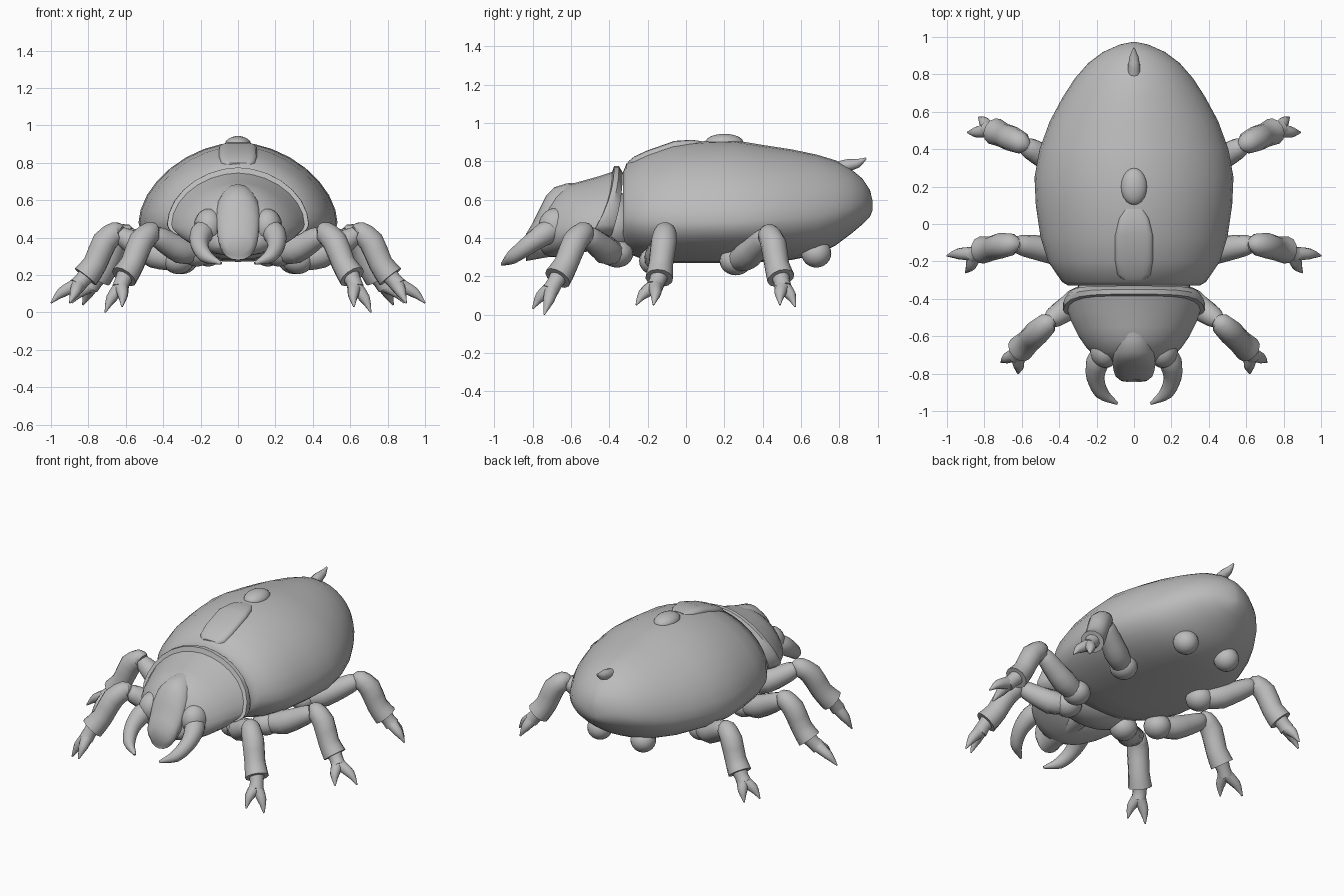
import bpy, bmesh, math
from mathutils import Vector

cube = bpy.data.objects.get("Cube")
if cube:
    bpy.data.objects.remove(cube, do_unlink=True)

grey = bpy.data.materials.new("matte grey")
grey.use_nodes = True
colour = (0.5, 0.5, 0.5, 1)
grey.diffuse_color = colour
grey.node_tree.nodes["Principled BSDF"].inputs["Base Color"].default_value = colour


def finish(name, bm, mirror=False, angle=45):
    """Turn a bmesh into a smooth shaded object, mirrored across x if asked."""
    bmesh.ops.recalc_face_normals(bm, faces=bm.faces[:])
    mesh = bpy.data.meshes.new(name)
    bm.to_mesh(mesh)
    bm.free()
    mesh.materials.append(grey)
    obj = bpy.data.objects.new(name, mesh)
    bpy.context.collection.objects.link(obj)
    bpy.ops.object.select_all(action="DESELECT")
    obj.select_set(True)
    bpy.context.view_layer.objects.active = obj
    bpy.ops.object.shade_smooth_by_angle(angle=math.radians(angle))
    if mirror:
        obj.modifiers.new("Mirror", "MIRROR")


def skin(bm, rings):
    """Bridge rings of points and close both ends."""
    loops = [[bm.verts.new(p) for p in ring] for ring in rings]
    n = len(loops[0])
    for a, b in zip(loops, loops[1:]):
        for i in range(n):
            j = (i + 1) % n
            bm.faces.new((a[i], a[j], b[j], b[i]))
    bm.faces.new(loops[0])
    bm.faces.new(loops[-1])


def loft(name, sections, upper=1.0, lower=1.0, sides=28):
    """Shell from (y, half width, top, widest height, bottom, lean) sections.
    Powers above 1 make a half more pointed, below 1 more boxy."""
    rings = []
    for y, w, top, mid, bot, lean in sections:
        ring = []
        for i in range(sides):
            t = math.tau * i / sides
            c, s = math.cos(t), math.sin(t)
            power = upper if s > 0 else lower
            x = math.copysign(abs(c) ** power, c) * w
            h = abs(s) ** power
            z = mid + h * (top - mid) if s > 0 else mid - h * (mid - bot)
            ring.append((x, y - lean * ((top - z) / (top - bot)) ** 2, z))
        rings.append(ring)
    bm = bmesh.new()
    skin(bm, rings)
    finish(name, bm)


def tube(bm, points, radii, steps=1, sides=12):
    """Round limb through points, rounded along a spline when steps > 1."""
    pts = [Vector(p) for p in points]
    ext = [2 * pts[0] - pts[1]] + pts + [2 * pts[-1] - pts[-2]]
    path, rad = [], []
    for i in range(len(pts) - 1):
        a, b, c, d = ext[i:i + 4]
        for k in range(steps):
            t = k / steps
            path.append(b + 0.5 * t * (c - a + t * (2 * a - 5 * b + 4 * c - d
                                                    + t * (3 * (b - c) + d - a))))
            rad.append(radii[i] + (radii[i + 1] - radii[i]) * t)
    path.append(pts[-1])
    rad.append(radii[-1])
    rings = []
    for i, p in enumerate(path):
        along = (path[min(i + 1, len(path) - 1)] - path[max(i - 1, 0)]).normalized()
        u = along.cross(Vector((0.3, -0.9, 0.2))).normalized()
        v = along.cross(u)
        rings.append([p + rad[i] * (u * math.cos(math.tau * k / sides)
                                    + v * math.sin(math.tau * k / sides))
                      for k in range(sides)])
    skin(bm, rings)


def ball(name, centre, size, mirror=False):
    bm = bmesh.new()
    bmesh.ops.create_uvsphere(bm, u_segments=20, v_segments=12, radius=1)
    bmesh.ops.scale(bm, vec=size, verts=bm.verts)
    bmesh.ops.translate(bm, vec=centre, verts=bm.verts)
    finish(name, bm, mirror)


# Wing case and belly
loft("body", [
    (-.33, .35, .74, .5, .36, 0), (-.31, .385, .79, .5, .32, 0),
    (-.2, .46, .845, .49, .28, 0), (-.07, .5, .89, .48, .27, 0),
    (.1, .525, .905, .48, .27, 0), (.25, .532, .91, .48, .27, 0),
    (.4, .505, .885, .49, .275, 0), (.55, .45, .862, .5, .285, 0),
    (.68, .38, .835, .51, .31, 0), (.78, .315, .805, .53, .36, 0),
    (.86, .245, .76, .55, .42, 0), (.92, .165, .71, .565, .47, 0),
    (.96, .075, .65, .57, .51, 0), (.972, .015, .6, .57, .54, 0)], 1.12, 1, 32)

# Raised plate on the front of the back, with a soft bump behind it
loft("back_plate", [
    (-.3, .06, .8, .77, .7, 0), (-.27, .09, .825, .78, .7, 0),
    (-.2, .102, .857, .81, .7, 0), (-.06, .102, .906, .86, .7, 0),
    (.03, .08, .912, .87, .7, 0), (.08, .05, .905, .87, .7, 0)], .5, .5, 24)
ball("back_bump", (0, .2, .897), (.07, .1, .046))

# Tail spike
bm = bmesh.new()
tube(bm, [(0, .8, .765), (0, .85, .78), (0, .895, .79), (0, .94, .815)],
     [.035, .032, .024, .005], 3)
finish("tail_spike", bm)

# Neck and flared collar shield
ball("neck", (0, -.38, .46), (.31, .18, .18))
loft("thorax_shield", [
    (-.33, .35, .74, .47, .36, .08), (-.35, .38, .775, .47, .36, .14),
    (-.375, .378, .775, .47, .36, .16), (-.385, .355, .745, .47, .35, .16),
    (-.46, .335, .72, .46, .32, .15), (-.55, .3, .695, .46, .3, .12),
    (-.62, .26, .675, .45, .3, .09), (-.68, .215, .63, .45, .31, .06),
    (-.73, .15, .57, .45, .33, .04)], 1.06, 1)

# Head front
loft("snout", [
    (-.5, .1, .69, .5, .33, 0), (-.62, .115, .685, .52, .31, .04),
    (-.685, .12, .665, .52, .29, .09), (-.73, .115, .62, .5, .28, .1),
    (-.765, .11, .55, .43, .28, .07), (-.805, .1, .47, .39, .3, .03),
    (-.835, .07, .42, .37, .32, .01)], .95, .9, 24)
ball("cheek", (.155, -.68, .46), (.08, .09, .095), True)

# Curved jaws
bm = bmesh.new()
tube(bm, [(.15, -.66, .46), (.195, -.74, .42), (.205, -.825, .36),
          (.17, -.905, .3), (.09, -.96, .262)], [.058, .062, .048, .037, .008], 4)
finish("jaw", bm, True)

# Legs: hip, femur end, knee, ankle, two claw tips
legs = {
    "front": ((.22, -.36, .32), (.42, -.495, .4), (.455, -.525, .43),
              (.61, -.67, .19), (.62, -.8, .03), (.71, -.74, 0)),
    "middle": ((.32, -.16, .28), (.59, -.115, .39), (.64, -.11, .43),
               (.815, -.14, .19), (1, -.17, .05), (.9, -.26, .05)),
    "rear": ((.3, .26, .28), (.55, .4, .39), (.59, .425, .42),
             (.745, .495, .19), (.89, .49, .05), (.83, .57, .04)),
}
for which, joints in legs.items():
    hip, thigh, knee, ankle, tip_a, tip_b = map(Vector, joints)
    ball(which + "_hip", hip, (.085, .085, .075), True)

    bm = bmesh.new()
    sag = Vector((0, 0, -.02))
    tube(bm, [hip, hip.lerp(thigh, .45) + sag, thigh, thigh.lerp(knee, .9)],
         [.06, .075, .058, .04], 3)
    finish(which + "_femur", bm, True)

    bm = bmesh.new()
    out = Vector((knee.x - hip.x, knee.y - hip.y, 0)).normalized()
    bend = knee.lerp(ankle, .3) + out * .02 + Vector((0, 0, .02))
    tube(bm, [knee - out * .015, knee + out * .008, bend, knee.lerp(ankle, .7), ankle],
         [.035, .058, .068, .065, .073], 2)
    finish(which + "_shin", bm, True)

    bm = bmesh.new()
    middle = (tip_a + tip_b) / 2
    palm = ankle.lerp(middle, .36)
    tube(bm, [ankle.lerp(knee, .1), ankle.lerp(palm, .4), palm], [.05, .042, .045], 2)
    for tip in (tip_a, tip_b):
        rise = palm.lerp(tip, .5) + (tip - middle) * .2 + Vector((0, 0, .012))
        tube(bm, [palm.lerp(ankle, .25), rise, tip], [.04, .029, .004], 3, 10)
    finish(which + "_claws", bm, True)

# Round knobs under the tail
ball("belly_knob", (.16, .68, .32), (.078, .078, .075), True)
